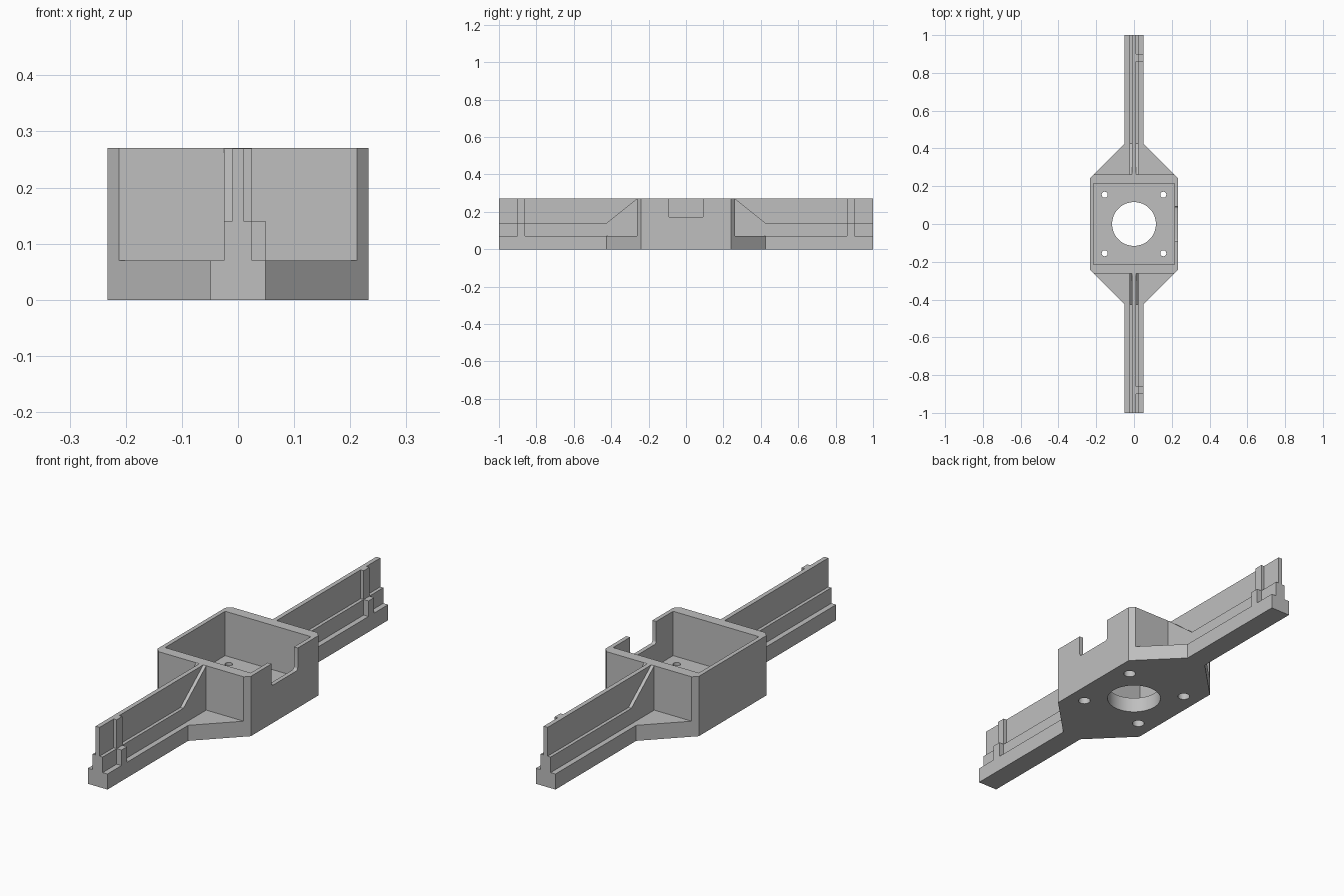
import bpy
import bmesh
import math
from mathutils import Matrix

if "Cube" in bpy.data.objects:
    bpy.data.objects.remove(bpy.data.objects["Cube"])

# Single plain grey
GREY = (0.52, 0.52, 0.52, 1.0)
grey = bpy.data.materials.new("plain grey")
grey.use_nodes = True
grey.diffuse_color = GREY
grey.node_tree.nodes["Principled BSDF"].inputs["Base Color"].default_value = GREY

# Main dimensions
HALF_LEN, TOP, BASE_TOP, STEP_TOP = 1.0, 0.27, 0.07, 0.14
BOX_X, BOX_Y, CHAMFER, INNER = 0.233, 0.262, 0.021, 0.214
RAIL_X, STEP_X, WEB_X = 0.049, 0.025, 0.01
FLARE_Y = BOX_Y - CHAMFER + BOX_X - RAIL_X


def make_object(name, bm):
    bmesh.ops.recalc_face_normals(bm, faces=bm.faces)
    mesh = bpy.data.meshes.new(name)
    bm.to_mesh(mesh)
    bm.free()
    mesh.materials.append(grey)
    obj = bpy.data.objects.new(name, mesh)
    bpy.context.collection.objects.link(obj)
    return obj


def prism(name, points, low, high, axis="z"):
    """Extrude a 2D outline along z (points are x, y) or x (points are y, z)."""
    place = (lambda a, b: (a, b, low)) if axis == "z" else (lambda a, b: (low, a, b))
    bm = bmesh.new()
    face = bm.faces.new([bm.verts.new(place(a, b)) for a, b in points])
    moved = bmesh.ops.extrude_face_region(bm, geom=[face])["geom"]
    shift = (0, 0, high - low) if axis == "z" else (high - low, 0, 0)
    bmesh.ops.translate(bm, vec=shift, verts=[v for v in moved if isinstance(v, bmesh.types.BMVert)])
    return make_object(name, bm)


def block(name, x0, x1, y0, y1, z0, z1):
    return prism(name, [(x0, y0), (x1, y0), (x1, y1), (x0, y1)], z0, z1)


def cylinder(name, x, y, radius, z0, z1, sides):
    bm = bmesh.new()
    bmesh.ops.create_cone(bm, cap_ends=True, segments=sides, radius1=radius, radius2=radius,
                          depth=z1 - z0, matrix=Matrix.Translation((x, y, (z0 + z1) / 2)))
    return make_object(name, bm)


def cut(target, cutter):
    cutter.hide_render = True
    mod = target.modifiers.new("cut", "BOOLEAN")
    mod.operation = "DIFFERENCE"
    mod.solver = "EXACT"
    mod.object = cutter
    bpy.context.view_layer.objects.active = target
    bpy.ops.object.modifier_apply(modifier=mod.name)
    bpy.data.objects.remove(cutter)


def four_way(quarter):
    """Mirror a quarter outline, listed from the +x side to the +y side."""
    half = quarter + [(-x, y) for x, y in reversed(quarter)]
    return half + [(-x, -y) for x, y in half]


# Base plate: rails flaring out into the floor of the box
base = prism("base_plate", four_way([(BOX_X, BOX_Y - CHAMFER), (RAIL_X, FLARE_Y), (RAIL_X, HALF_LEN)]),
             0, BASE_TOP)
cut(base, cylinder("centre_hole", 0, 0, 0.116, -0.1, 0.2, 64))
for sx in (-1, 1):
    for sy in (-1, 1):
        x, y = sx * 0.155, sy * 0.155
        cut(base, cylinder("screw_hole", x, y, 0.016, -0.1, 0.2, 32))
        cut(base, cylinder("counterbore", x, y, 0.026, -0.1, 0.035, 32))

# Box walls with chamfered corners
walls = prism("box_walls", four_way([(BOX_X, BOX_Y - CHAMFER), (BOX_X - CHAMFER, BOX_Y)]), BASE_TOP, TOP)
cut(walls, block("cavity", -INNER, INNER, -INNER, INNER, 0, 0.4))

# Round-cornered notch in the left wall
NOTCH_Y, NOTCH_Z, R = 0.093, 0.17, 0.012
corner = [(NOTCH_Y - R + R * math.sin(a), NOTCH_Z + R - R * math.cos(a))
          for a in (i * math.pi / 12 for i in range(7))]
notch = corner + [(NOTCH_Y, 0.4), (-NOTCH_Y, 0.4)] + [(-y, z) for y, z in reversed(corner)]
cut(walls, prism("notch", notch, 0.15, 0.3, axis="x"))

# Rail steps, webs, sloping gussets and posts at each end
for side, s in (("front", -1), ("back", 1)):
    near, far = s * BOX_Y, s * HALF_LEN
    block(side + "_rail_step", -STEP_X, STEP_X, near, far, BASE_TOP, STEP_TOP)
    block(side + "_rail_web", -WEB_X, WEB_X, near, far, STEP_TOP, TOP)
    prism(side + "_gusset", [(near, STEP_TOP), (s * FLARE_Y, STEP_TOP), (near, TOP)],
          -STEP_X, STEP_X, axis="x")
    block(side + "_lower_post", STEP_X, RAIL_X, s * 0.86, s * 0.9, BASE_TOP, STEP_TOP)
    block(side + "_upper_post", WEB_X, STEP_X, s * 0.86, s * 0.9, STEP_TOP, TOP)

# Smooth the round holes, keep edges crisp
for obj in (base, walls):
    bpy.ops.object.select_all(action="DESELECT")
    obj.select_set(True)
    bpy.context.view_layer.objects.active = obj
    bpy.ops.object.shade_smooth_by_angle(angle=math.radians(30))
